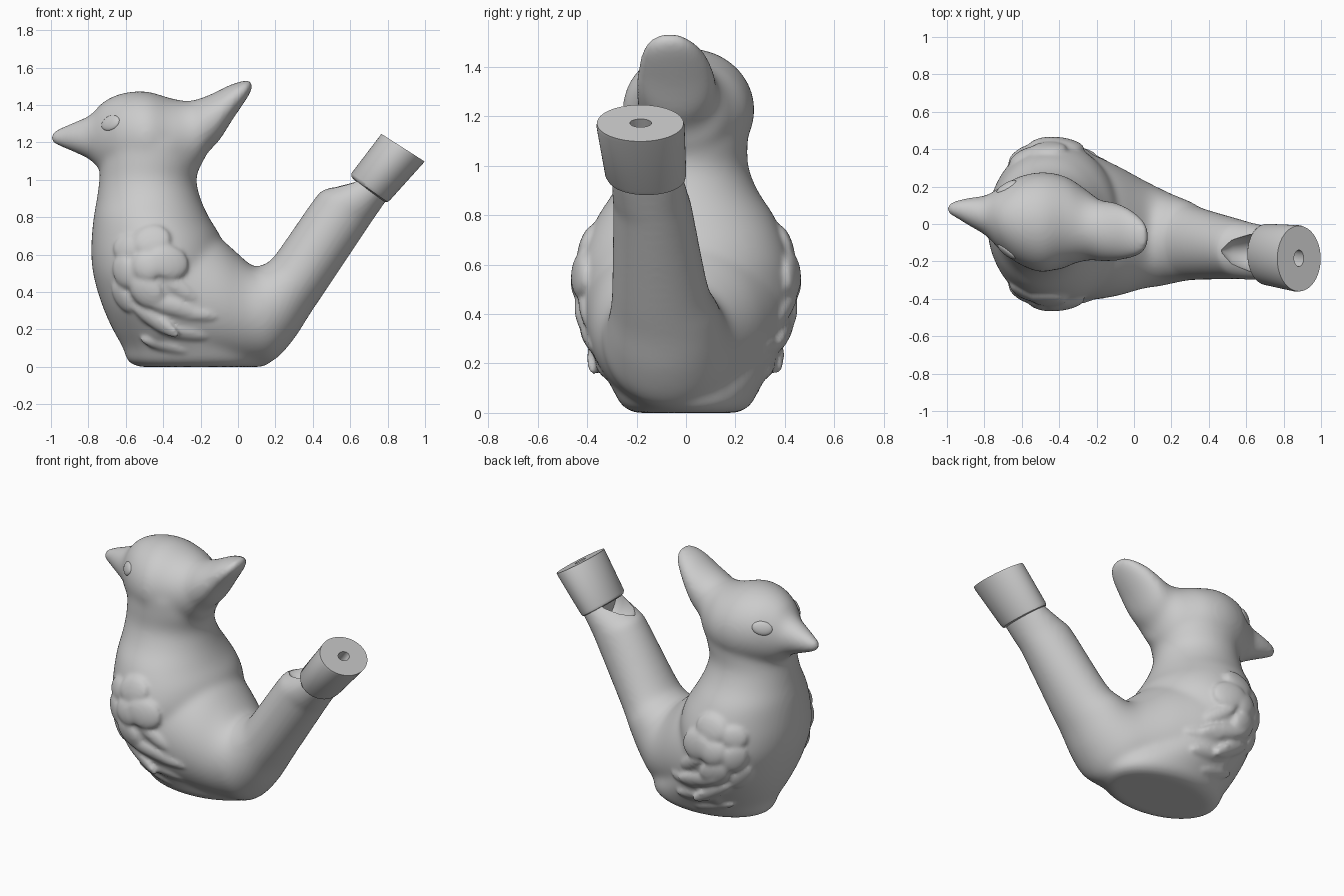
import bpy, bmesh
from math import sin, cos, tau, radians
from mathutils import Vector, Matrix
from mathutils.bvhtree import BVHTree

if "Cube" in bpy.data.objects:
    bpy.data.objects.remove(bpy.data.objects["Cube"])


def loft(bm, sections, steps=5, n=48):
    """Skin ellipses given as (low x, low z, high x, high z, centre y, half width)."""
    rows = [Vector(s) for s in sections]
    if steps > 1:
        fine = []
        for i in range(len(rows) - 1):
            p0, p1, p2 = rows[max(i - 1, 0)], rows[i], rows[i + 1]
            p3 = rows[min(i + 2, len(rows) - 1)]
            for k in range(steps):
                t = k / steps
                fine.append(0.5 * (2 * p1 + (p2 - p0) * t + (2 * p0 - 5 * p1 + 4 * p2 - p3) * t**2
                                   + (3 * p1 - p0 - 3 * p2 + p3) * t**3))
        rows = fine + [rows[-1]]
    rings = []
    for lx, lz, hx, hz, yc, w in rows:
        mx, mz, dx, dz = (lx + hx) / 2, (lz + hz) / 2, (hx - lx) / 2, (hz - lz) / 2
        rings.append([bm.verts.new((mx + dx * cos(tau * k / n), yc + w * sin(tau * k / n),
                                    mz + dz * cos(tau * k / n))) for k in range(n)])
    faces = [bm.faces.new(rings[0]), bm.faces.new(rings[-1][::-1])]
    for a, b in zip(rings, rings[1:]):
        for k in range(n):
            j = (k + 1) % n
            faces.append(bm.faces.new((a[k], a[j], b[j], b[k])))
    bmesh.ops.recalc_face_normals(bm, faces=faces)


def make_object(name, bm):
    mesh = bpy.data.meshes.new(name)
    bm.to_mesh(mesh)
    bm.free()
    ob = bpy.data.objects.new(name, mesh)
    bpy.context.collection.objects.link(ob)
    return ob


def select(ob):
    bpy.ops.object.select_all(action='DESELECT')
    ob.select_set(True)
    bpy.context.view_layer.objects.active = ob


def apply_modifier(ob, kind, **settings):
    mod = ob.modifiers.new(kind, kind)
    for key, value in settings.items():
        setattr(mod, key, value)
    select(ob)
    bpy.ops.object.modifier_apply(modifier=mod.name)


def smooth(ob, angle):
    select(ob)
    bpy.ops.object.shade_smooth_by_angle(angle=radians(angle))


def pad(bm, tree, side, x, z, a, b, height, turn, sink=0.0):
    """Flattened ellipsoid lying on the sculpted surface."""
    hit, nor, _, _ = tree.ray_cast(Vector((x, side * 2, z)), Vector((0, -side, 0)))
    if hit is None:
        return
    t = Vector((cos(radians(turn)), 0, sin(radians(turn))))
    t = (t - nor * t.dot(nor)).normalized()
    m = Matrix((t, nor.cross(t), nor)).transposed().to_4x4()
    m.translation = hit - nor * sink
    bmesh.ops.create_uvsphere(bm, u_segments=24, v_segments=14, radius=1,
                              matrix=m @ Matrix.Diagonal((a, b, height, 1)))


# Torso and neck: z, left, right, half width
torso = [(0, -.53, .13, .21), (.03, -.59, .18, .26), (.1, -.615, .17, .3), (.2, -.67, .07, .355),
         (.3, -.715, -.03, .4), (.4, -.75, -.07, .425), (.5, -.775, -.08, .44), (.6, -.785, -.07, .43),
         (.7, -.782, -.095, .4), (.8, -.772, -.155, .355), (.9, -.755, -.2, .29),
         (1.0, -.742, -.222, .252), (1.1, -.735, -.2, .25), (1.2, -.72, -.2, .25)]
bm = bmesh.new()
loft(bm, [(l, z, r, z, 0, w) for z, l, r, w in torso])

# Tail tube
loft(bm, [(-.45, .02, -.45, .86, 0, .425), (-.28, .0, -.26, .78, -.01, .4),
          (-.1, 0, -.1, .69, -.035, .352), (.1, .01, 0, .605, -.055, .29),
          (.2, .04, .05, .56, -.07, .265), (.3, .15, .09, .535, -.08, .24),
          (.39, .29, .14, .55, -.088, .218), (.475, .416, .2, .6, -.105, .195),
          (.69, .738, .42, .915, -.135, .16), (.72, .782, .475, .952, -.143, .156),
          (.785, .877, .61, 1.012, -.155, .147), (.82, .93, .66, 1.055, -.16, .14)])

# Head from beak to crest
loft(bm, [(-1.005, 1.2, -1.005, 1.25, .08, .025), (-.96, 1.18, -.96, 1.275, .08, .045),
          (-.88, 1.148, -.88, 1.308, .065, .077), (-.79, 1.105, -.79, 1.348, .045, .11),
          (-.72, 1.04, -.72, 1.418, .03, .165), (-.62, 1, -.62, 1.463, .02, .232),
          (-.49, .98, -.49, 1.473, .01, .268), (-.36, 1, -.36, 1.437, .015, .237),
          (-.22, 1.05, -.27, 1.422, -.01, .185), (-.165, 1.14, -.2, 1.437, -.035, .165),
          (-.1, 1.21, -.12, 1.47, -.04, .16), (-.03, 1.32, -.04, 1.51, -.05, .14),
          (.045, 1.43, .035, 1.532, -.065, .1), (.08, 1.49, .07, 1.54, -.068, .05)])
body = make_object("bird_body", bm)
apply_modifier(body, 'REMESH', mode='VOXEL', voxel_size=.014)
apply_modifier(body, 'SMOOTH', factor=.5, iterations=20)

# Wing feathers on both sides: x, z, length, width, height, turn
feathers = [(-.46, .68, .1, .085, .03, 10), (-.37, .56, .11, .09, .034, -15),
            (-.6, .64, .08, .07, .026, 0), (-.61, .51, .09, .075, .03, -60),
            (-.49, .54, .085, .08, .036, -30), (-.49, .4, .1, .08, .034, -40),
            (-.62, .37, .09, .06, .024, -50), (-.31, .42, .12, .04, .022, -32),
            (-.36, .32, .16, .045, .024, -18), (-.24, .28, .13, .035, .018, -8),
            (-.44, .24, .15, .045, .022, -28), (-.3, .18, .14, .04, .018, -12),
            (-.4, .11, .13, .035, .016, -10)]
bm = bmesh.new()
bm.from_mesh(body.data)
tree = BVHTree.FromBMesh(bm)
for side in (-1, 1):
    for x, z, a, b, height, turn in feathers:
        pad(bm, tree, side, x, z, a, b, height, turn, .004)
bm.to_mesh(body.data)
bm.free()
apply_modifier(body, 'REMESH', mode='VOXEL', voxel_size=.012)
apply_modifier(body, 'SMOOTH', factor=.5, iterations=6)

# Eyes
bm = bmesh.new()
for side in (-1, 1):
    pad(bm, tree, side, -.685, 1.305, .062, .042, .018, 0, .006)
smooth(make_object("eyes", bm), 60)

# Mouthpiece collar
bm = bmesh.new()
loft(bm, [(.785, .882, .62, 1.0, -.158, .138), (.8, .881, .606, 1.018, -.16, .157),
          (.815, .894, .607, 1.036, -.163, .164), (.987, 1.085, .758, 1.234, -.184, .178),
          (.998, 1.098, .766, 1.246, -.185, .175)], steps=1, n=64)
mouthpiece = make_object("mouthpiece", bm)

# Cutters for the sound window and blow hole
bm = bmesh.new()
loft(bm, [(.475, .935, .46, .97, -.145, .01), (.53, .905, .5, 1.1, -.15, .07),
          (.64, .85, .6, 1.15, -.155, .1), (.68, .86, .65, 1.2, -.155, .1)], steps=1)
window = make_object("window_cutter", bm)
bm = bmesh.new()
loft(bm, [(.77, .97, .72, 1.005, -.165, .044), (.94, 1.2, .89, 1.235, -.188, .044)], steps=1, n=32)
hole = make_object("hole_cutter", bm)
for ob, cutter in ((body, window), (mouthpiece, hole), (body, hole)):
    apply_modifier(ob, 'BOOLEAN', object=cutter, operation='DIFFERENCE', solver='EXACT')
for cutter in (window, hole):
    bpy.data.objects.remove(cutter)

smooth(body, 50)
smooth(mouthpiece, 40)
